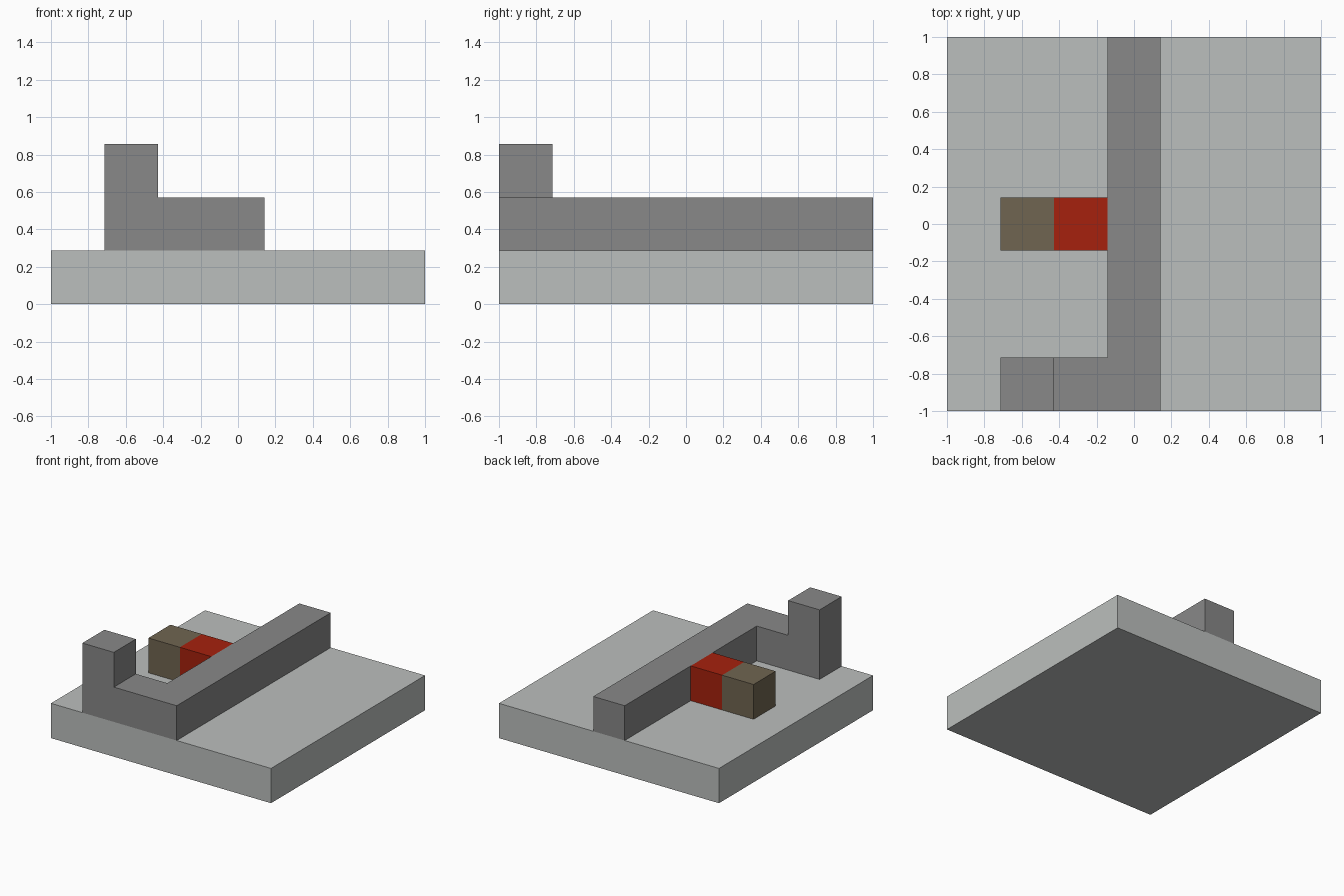
import bpy
import bmesh
from mathutils import Vector

U = 2 / 7  # one grid cell

cube = bpy.data.objects.get("Cube")
if cube:
    bpy.data.objects.remove(cube, do_unlink=True)


def material(name, rgb):
    mat = bpy.data.materials.new(name)
    mat.use_nodes = True
    colour = (*rgb, 1)
    mat.diffuse_color = colour
    shader = mat.node_tree.nodes["Principled BSDF"]
    shader.inputs["Base Color"].default_value = colour
    shader.inputs["Roughness"].default_value = 0.8
    return mat


def finish(name, bm, mat):
    bmesh.ops.recalc_face_normals(bm, faces=bm.faces)
    mesh = bpy.data.meshes.new(name)
    bm.to_mesh(mesh)
    bm.free()
    mesh.materials.append(mat)
    obj = bpy.data.objects.new(name, mesh)
    bpy.context.collection.objects.link(obj)
    return obj


def block(name, centre, size, mat):
    """Box with centre and size given in grid cells."""
    bm = bmesh.new()
    bmesh.ops.create_cube(bm, size=1)
    for v in bm.verts:
        v.co = Vector(c + p * s for c, p, s in zip(centre, v.co, size)) * U
    return finish(name, bm, mat)


def raise_faces(bm, faces):
    """Extrude faces upward by one cell and return the new top faces."""
    geom = bmesh.ops.extrude_face_region(bm, geom=faces)["geom"]
    bmesh.ops.translate(bm, vec=(0, 0, U), verts=[g for g in geom if isinstance(g, bmesh.types.BMVert)])
    return [g for g in geom if isinstance(g, bmesh.types.BMFace)]


pale_grey = material("pale grey", (0.50, 0.52, 0.51))
stone_grey = material("stone grey", (0.246, 0.246, 0.246))
brown = material("brown", (0.162, 0.130, 0.082))
red = material("red", (0.381, 0.015, 0.004))

# Square floor slab
block("floor_slab", (0, 0, 0.5), (7, 7, 1), pale_grey)

# L-shaped wall with a raised corner post, extruded from its plan
bm = bmesh.new()
plan = [(-2.5, -3.5), (-1.5, -3.5), (0.5, -3.5), (0.5, 3.5),
        (-0.5, 3.5), (-0.5, -2.5), (-1.5, -2.5), (-2.5, -2.5)]
verts = [bm.verts.new((x * U, y * U, U)) for x, y in plan]
post = bm.faces.new([verts[i] for i in (0, 1, 6, 7)])
run = bm.faces.new(verts[1:7])
tops = raise_faces(bm, [post, run])
raise_faces(bm, [min(tops, key=lambda f: f.calc_center_median().x)])
# merge coplanar faces
bmesh.ops.dissolve_limit(bm, angle_limit=0.01, verts=bm.verts, edges=bm.edges)
finish("wall_with_post", bm, stone_grey)

# Coloured blocks beside the wall
block("brown_block", (-2, 0, 1.5), (1, 1, 1), brown)
block("red_block", (-1, 0, 1.5), (1, 1, 1), red)
